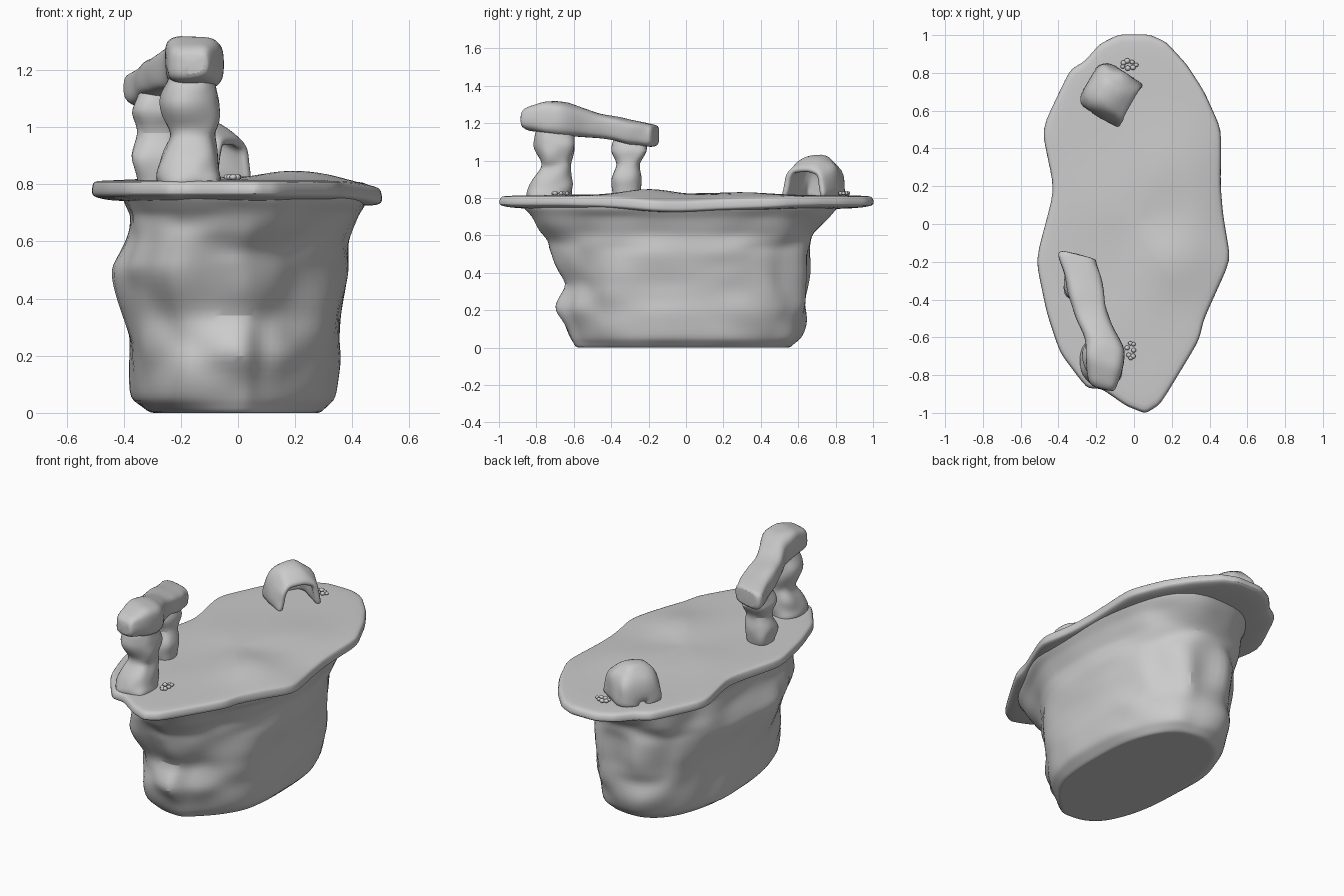
import bpy, bmesh, math, random
from mathutils import Vector, noise

if "Cube" in bpy.data.objects:
    bpy.data.objects.remove(bpy.data.objects["Cube"])

random.seed(7)


def finish(bm, name, levels=1, angle=50):
    bmesh.ops.recalc_face_normals(bm, faces=bm.faces)
    me = bpy.data.meshes.new(name)
    bm.to_mesh(me)
    bm.free()
    ob = bpy.data.objects.new(name, me)
    bpy.context.collection.objects.link(ob)
    if levels:
        sub = ob.modifiers.new("soften", 'SUBSURF')
        sub.levels = sub.render_levels = levels
    for o in bpy.context.selected_objects:
        o.select_set(False)
    ob.select_set(True)
    bpy.context.view_layer.objects.active = ob
    bpy.ops.object.shade_smooth_by_angle(angle=math.radians(angle))
    return ob


def loft(name, rings, caps=True, closed=True, levels=1, angle=50):
    """Skin a list of equal-length point rings."""
    bm = bmesh.new()
    rows = [[bm.verts.new(p) for p in r] for r in rings]
    n = len(rows[0])
    for a, b in zip(rows, rows[1:]):
        for i in range(n if closed else n - 1):
            j = (i + 1) % n
            bm.faces.new((a[i], a[j], b[j], b[i]))
    if caps:
        bm.faces.new(rows[0][::-1])
        bm.faces.new(rows[-1])
    return finish(bm, name, levels, angle)


def oval(n, x0, x1, y0, y1, p=2.0):
    """Superellipse fitted to a bounding box."""
    pts = []
    for i in range(n):
        t = math.tau * i / n
        c, s = math.cos(t), math.sin(t)
        pts.append(((x0 + x1) / 2 + (x1 - x0) / 2 * math.copysign(abs(c) ** (2 / p), c),
                    (y0 + y1) / 2 + (y1 - y0) / 2 * math.copysign(abs(s) ** (2 / p), s)))
    return pts


def craggy(p, mid, amp, size):
    """Push a ring point in or out with a chipped-stone pattern."""
    f = noise.voronoi(Vector(p) / size)[0]
    k = 1 + amp * (1.1 * (f[1] - f[0]) - .3)
    return mid + (Vector(p) - mid) * k


def rock(name, rows, n, amp, size, place, p=2.4, fill=3):
    """Rows of (position, box..., roughness) are filled in between, then roughened."""
    rings = []
    for a, b in zip(rows, rows[1:] + rows[-1:]):
        for s in range(fill if a is not b else 1):
            w, x0, x1, y0, y1, r = [u + (v - u) * s / fill for u, v in zip(a, b)]
            mid = Vector(place((x0 + x1) / 2, (y0 + y1) / 2, w))
            rings.append([craggy(place(x, y, w), mid, amp * r, size) for x, y in oval(n, x0, x1, y0, y1, p)])
    return loft(name, rings)


# Rock base: stacked ovals (z, x0, x1, y0, y1, roughness), tapered at front right
levels = [(0, -.24, .25, -.50, .48, 0), (0, -.31, .29, -.59, .56, .1),
          (.05, -.37, .34, -.63, .61, .6), (.20, -.385, .37, -.695, .66, 1),
          (.34, -.40, .37, -.66, .64, 1), (.50, -.44, .40, -.73, .66, 1),
          (.60, -.40, .385, -.78, .70, 1), (.69, -.38, .42, -.83, .77, .6),
          (.74, -.40, .455, -.87, .81, .2), (.78, -.42, .46, -.89, .85, 0)]
rock("rock_base", levels, 44, .14, .3,
     lambda x, y, z: (x - (.08 * max(0, min(1, (-y - .3) / .3)) * max(0, min(1, x / .15))), y, z))

# Ground slab: traced outline, stepped edge and gently rolling top
outline = [(.06, -1.0), (.14, -.95), (.34, -.62), (.37, -.5), (.51, -.19), (.47, .05),
           (.457, .2), (.46, .5), (.37, .7), (.28, .84), (.17, .96), (.08, 1.0), (-.08, 1.0),
           (-.18, .95), (-.26, .86), (-.34, .81), (-.487, .5), (-.42, .18), (-.518, -.19),
           (-.46, -.47), (-.39, -.68), (-.25, -.865), (-.17, -.87), (-.04, -.96)]
dense = []
for i, a in enumerate(outline):
    b = outline[(i + 1) % len(outline)]
    dense += [(a[0] + (b[0] - a[0]) * k / 3, a[1] + (b[1] - a[1]) * k / 3) for k in range(3)]


def drop(x, y):
    """Right-hand middle edge sags a little."""
    return -.035 * max(0, min(1, (x - .33) / .17)) * max(0, 1 - abs(y) / .7)


def ground(x, y):
    g = lambda cx, cy, r, h: h * math.exp(-((x - cx) ** 2 + (y - cy) ** 2) / r ** 2)
    return g(.2, -.2, .17, .037) + g(.15, .3, .2, .018) + g(-.15, .1, .2, .012) + g(-.05, -.5, .15, .006)


steps = [(.70, .74), (.86, .742), (.95, .75), (.99, .758), (1.004, .766), (1.004, .785), (.995, .805),
         (.98, .812), (.85, .814), (.7, .814), (.55, .814), (.4, .814), (.25, .814), (.1, .814)]
loft("ground_slab", [[(x * s, y * s, z + drop(x * s, y * s) + (ground(x * s, y * s) if z > .8 else 0))
                      for x, y in dense] for s, z in steps])

# Arch pillars: waisted columns (z, x0, x1, y0, y1, roughness)
upright = lambda x, y, z: (x, y, z)
rock("front_pillar", [(.79, -.28, -.06, -.85, -.61, 1), (.82, -.295, -.06, -.86, -.61, 1),
                      (.88, -.28, -.06, -.84, -.60, 1), (.96, -.24, -.08, -.78, -.61, 1),
                      (1.0, -.25, -.07, -.78, -.61, 1), (1.08, -.285, -.06, -.82, -.59, 1),
                      (1.14, -.26, -.07, -.82, -.59, 1), (1.2, -.24, -.08, -.79, -.62, 1)],
     18, .3, .12, upright, fill=2)
rock("rear_pillar", [(.79, -.36, -.21, -.39, -.25, 1), (.83, -.36, -.20, -.40, -.24, 1),
                     (.90, -.38, -.19, -.41, -.23, 1), (.98, -.35, -.21, -.37, -.25, 1),
                     (1.05, -.38, -.20, -.41, -.20, 1), (1.1, -.36, -.22, -.40, -.21, 1),
                     (1.14, -.34, -.24, -.37, -.24, 1)], 18, .3, .1, upright, fill=2)

# Arch lintel lofted along y (y, x0, x1, z0, z1, roughness), section skewed across
span = [(-.85, -.22, -.11, 1.18, 1.26, 1), (-.82, -.25, -.09, 1.16, 1.29, 1),
        (-.72, -.26, -.05, 1.14, 1.325, 1), (-.62, -.26, -.04, 1.13, 1.315, 1),
        (-.52, -.31, -.11, 1.12, 1.265, 1), (-.42, -.35, -.15, 1.11, 1.24, 1),
        (-.32, -.37, -.16, 1.085, 1.22, 1), (-.23, -.41, -.19, 1.07, 1.20, 1), (-.20, -.39, -.20, 1.08, 1.19, .5)]
rock("arch_lintel", span, 20, .25, .13, lambda x, z, y: (x, y - (x + .2 - .22 * (y + .52)) * .25, z), p=3.4, fill=2)

# Small cave: half-tube shell, open to the front right, closed at the back
fwd = Vector((.87, -.5, 0))
side = Vector((.5, .87, 0))
centre = Vector((-.125, .69, .805))
shell = []
for d, w, h in [(.13, .135, .16), (.10, .14, .19), (.05, .145, .22), (0, .145, .24), (-.05, .14, .235),
                (-.09, .135, .20), (-.12, .125, .15), (-.135, .08, .09), (-.135, .02, .02)]:
    ring = []
    for i in range(16):
        t = math.pi * i / 15
        c, s = math.cos(t), math.sin(t)
        base = centre + fwd * d
        pt = base + side * (-w * math.copysign(abs(c) ** .7, c)) + Vector((0, 0, h * max(0, s) ** .85))
        ring.append(craggy(pt, base, .25, .11))
    shell.append(ring)
cave = loft("small_cave", shell, caps=False, closed=False)
thick = cave.modifiers.new("thickness", 'SOLIDIFY')
thick.thickness = .035
thick.offset = -1
cave.modifiers.move(len(cave.modifiers) - 1, 0)


# Pebble rings on the ground
def pebbles(name, cx, cy, rx, ry):
    bm = bmesh.new()
    for i in range(7):
        t = math.tau * i / 7
        made = bmesh.ops.create_icosphere(bm, subdivisions=2, radius=random.uniform(.010, .014))["verts"]
        bmesh.ops.scale(bm, vec=(1.2, 1.1, .9), verts=made)
        bmesh.ops.translate(bm, verts=made, vec=(cx + rx * math.cos(t) + random.uniform(-.006, .006),
                                                cy + ry * math.sin(t) + random.uniform(-.006, .006), .825))
    finish(bm, name, 0, 60)


pebbles("front_pebbles", -.015, -.67, .018, .045)
pebbles("back_pebbles", -.025, .845, .032, .018)
